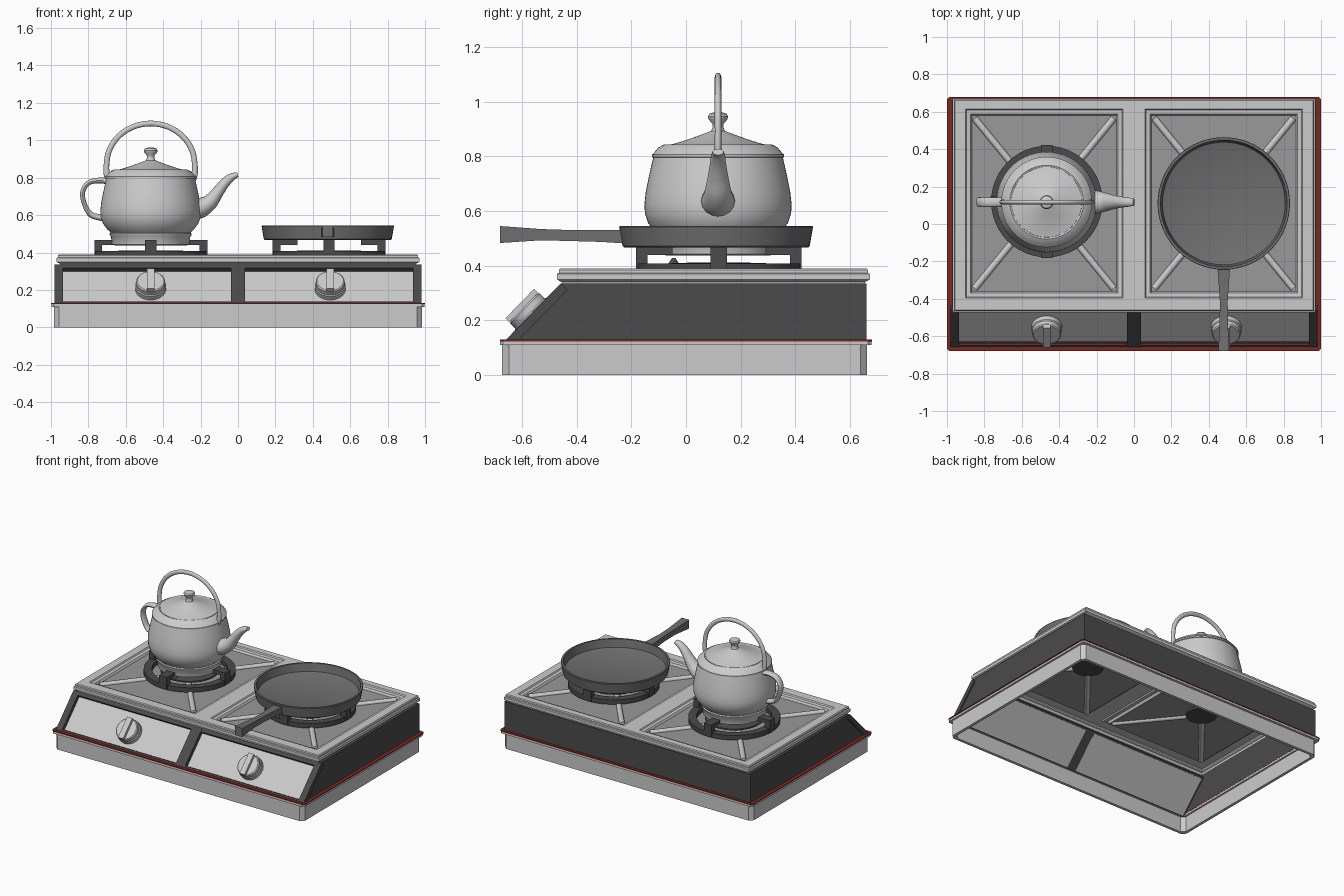
import bpy, bmesh
from math import sin, cos, pi, radians, atan2
from mathutils import Vector, Matrix

if "Cube" in bpy.data.objects:
    bpy.data.objects.remove(bpy.data.objects["Cube"])


def material(name, rgb):
    m = bpy.data.materials.new(name)
    m.diffuse_color = (*rgb, 1)
    m.use_nodes = True
    m.node_tree.nodes["Principled BSDF"].inputs["Base Color"].default_value = m.diffuse_color
    return m


DARK = material("dark_enamel", (0.07, 0.07, 0.07))
IRON = material("pan_iron", (0.16, 0.16, 0.16))
FLOOR = material("well_grey", (0.32, 0.32, 0.32))
RED = material("red_trim", (0.2, 0.02, 0.015))


def finish(name, bm, mat=None, M=None, weld=False):
    if weld:
        bmesh.ops.remove_doubles(bm, verts=bm.verts, dist=1e-5)
    bmesh.ops.recalc_face_normals(bm, faces=bm.faces)
    me = bpy.data.meshes.new(name)
    bm.to_mesh(me)
    bm.free()
    ob = bpy.data.objects.new(name, me)
    bpy.context.collection.objects.link(ob)
    me.shade_smooth()
    me.set_sharp_from_angle(angle=radians(35))
    if mat:
        me.materials.append(mat)
    if M:
        ob.matrix_world = M
    return ob


def bridge(bm, rings, closed=False, caps=False):
    rs = [[bm.verts.new(p) for p in r] for r in rings]
    for a, b in zip(rs, rs[1:] + rs[:1] if closed else rs[1:]):
        n = len(a)
        for i in range(n):
            bm.faces.new((a[i], a[(i + 1) % n], b[(i + 1) % n], b[i]))
    if caps:
        bm.faces.new(rs[0])
        bm.faces.new(rs[-1])


def rect(x0, x1, y0, y1, z, c=0):
    if not c:
        return [(x0, y0, z), (x1, y0, z), (x1, y1, z), (x0, y1, z)]
    return [(x0 + c, y0, z), (x1 - c, y0, z), (x1, y0 + c, z), (x1, y1 - c, z),
            (x1 - c, y1, z), (x0 + c, y1, z), (x0, y1 - c, z), (x0, y0 + c, z)]


def box(name, x, y, z, mat=None, M=None):
    bm = bmesh.new()
    bridge(bm, [rect(*x, *y, z[0]), rect(*x, *y, z[1])], caps=True)
    return finish(name, bm, mat, M)


def lathe(name, prof, M, mat=None, segs=48, closed=False, caps=True):
    bm = bmesh.new()
    bridge(bm, [[(r * cos(2 * pi * i / segs), r * sin(2 * pi * i / segs), z) for i in range(segs)]
                for r, z in prof], closed, caps and not closed)
    return finish(name, bm, mat, M)


def tube(name, pts, mat=None, M=None, sub=8, segs=16):
    # smooth sweep in the xz plane; each point is x, z, in-plane radius, y radius
    P = [Vector(p) for p in pts]
    P = [2 * P[0] - P[1]] + P + [2 * P[-1] - P[-2]]
    path = []
    for i in range(1, len(P) - 2):
        a, b, c, d = P[i - 1:i + 3]
        for k in range(sub):
            t = k / sub
            path.append(0.5 * (2 * b + (c - a) * t + (2 * a - 5 * b + 4 * c - d) * t**2 + (3 * b - a - 3 * c + d) * t**3))
    path.append(P[-2])
    rings = []
    for i, p in enumerate(path):
        q = path[min(i + 1, len(path) - 1)] - path[max(i - 1, 0)]
        a = atan2(q[1], q[0])
        rings.append([(p[0] - sin(a) * p[2] * cos(t), p[3] * sin(t), p[1] + cos(a) * p[2] * cos(t))
                      for t in (2 * pi * k / segs for k in range(segs))])
    bm = bmesh.new()
    bridge(bm, rings, caps=True)
    return finish(name, bm, mat, M)


def at(x, y, z=0):
    return Matrix.Translation((x, y, z))


# base skirt, lip and red trim: hollow rectangular rings
def frame(name, hx, y0, y1, z0, z1, t, c, mat=None):
    bm = bmesh.new()
    i = (-hx + t, hx - t, y0 + t, y1 - t)
    o = (-hx, hx, y0, y1)
    bridge(bm, [rect(*o, z0, c), rect(*o, z1, c), rect(*i, z1, c), rect(*i, z0, c)], closed=True)
    return finish(name, bm, mat)


frame("base_skirt", 0.983, -0.672, 0.662, 0, 0.112, 0.02, 0.025)
frame("base_lip", 0.996, -0.68, 0.678, 0.11, 0.124, 0.045, 0.012)
frame("red_trim", 1.0, -0.68, 0.68, 0.124, 0.131, 0.05, 0.012, RED)

# body walls
for s, side in ((-1, "left"), (1, "right")):
    prof = [(-0.655, 0.127), (-0.455, 0.335), (0.66, 0.335), (0.66, 0.127)]
    bm = bmesh.new()
    bridge(bm, [[(s * x, y, z) for y, z in prof] for x in (0.95, 0.972)], caps=True)
    finish(side + "_wall", bm, DARK)
box("back_wall", (-0.97, 0.97), (0.64, 0.66), (0.127, 0.335), DARK)

# sloping control front, built in its own tilted frame
SLOPE = at(0, -0.655, 0.127) @ Matrix.Rotation(radians(45.8), 4, 'X')
box("front_bottom_bar", (-0.975, 0.975), (0, 0.014), (-0.03, 0.003), DARK, SLOPE)
box("front_top_bar", (-0.972, 0.972), (0.262, 0.288), (-0.03, 0.003), DARK, SLOPE)
for n, x in (("left", (-0.98, -0.935)), ("middle", (-0.037, 0.037)), ("right", (0.935, 0.98))):
    box(n + "_front_bar", x, (0, 0.288), (-0.03, 0.004), DARK, SLOPE)
for n, x, kx in (("left", -0.486, -0.467), ("right", 0.486, 0.493)):
    box(n + "_control_panel", (x - 0.452, x + 0.452), (0.005, 0.275), (-0.032, -0.022), None, SLOPE)
    K = SLOPE @ at(kx, 0.13)
    lathe(n + "_knob", [(0.082, -0.025), (0.082, 0.005), (0.077, 0.01), (0.077, 0.034), (0.071, 0.04)], K, segs=32)
    box(n + "_knob_grip", (-0.02, 0.02), (-0.075, 0.075), (0.03, 0.06), None, K)

# deck with stepped edge and two sunken wells
bm = bmesh.new()
o = (-0.958, 0.958, -0.46, 0.66)


def grown(r, d, z):
    return rect(r[0] - d, r[1] + d, r[2] - d, r[3] + d, z)


bridge(bm, [grown(o, d, z) for d, z in ((-0.006, 0.32), (-0.006, 0.34), (0.012, 0.35), (0.012, 0.37), (0.005, 0.374),
                                        (0.005, 0.384), (0, 0.39))])
xs, ys = (-0.958, -0.9, -0.06, 0.06, 0.9, 0.958), (-0.46, -0.395, 0.615, 0.66)
for i in range(5):
    for j in range(3):
        if not (j == 1 and i in (1, 3)):
            bm.faces.new([bm.verts.new(p) for p in rect(xs[i], xs[i + 1], ys[j], ys[j + 1], 0.39)])
for s in (-0.48, 0.48):
    w = (s - 0.42, s + 0.42, -0.395, 0.615)
    bridge(bm, [grown(w, d, z) for d, z in ((0, 0.39), (-0.005, 0.382), (-0.026, 0.378), (-0.034, 0.364))])
finish("deck", bm, weld=True)

for n, wx, cx in (("left", -0.48, -0.466), ("right", 0.48, 0.487)):
    # well floor and diagonal ribs
    box(n + "_well_floor", (wx - 0.387, wx + 0.387), (-0.362, 0.582), (0.36, 0.364), FLOOR)
    for i, (sx, sy) in enumerate(((-1, -1), (1, -1), (1, 1), (-1, 1))):
        d = Vector((sx * 0.372, sy * 0.455, 0))
        R = at(wx, 0.11, 0.364) @ d.to_track_quat('Z', 'Y').to_matrix().to_4x4()
        lathe(f"{n}_rib_{i + 1}", [(0.018, 0.05), (0.018, d.length)], R, segs=12)
    # burner
    C = at(cx, 0.12)
    lathe(n + "_burner", [(0.1, 0.345), (0.1, 0.39), (0.19, 0.394), (0.19, 0.404), (0.17, 0.41), (0.05, 0.412)], C, DARK)
    lathe(n + "_igniter", [(0.025, 0.40), (0.006, 0.428)], C @ at(0, -0.165), DARK, segs=12)
    # pan support: ring with four hooked posts
    lathe(n + "_support_ring", [(0.245, 0.375), (0.298, 0.375), (0.298, 0.408), (0.245, 0.408)], C, DARK, closed=True)
    for k in range(4):
        A = C @ Matrix.Rotation(k * pi / 2, 4, 'Z')
        box(f"{n}_support_post_{k + 1}", (0.26, 0.302), (-0.03, 0.03), (0.38, 0.466), DARK, A)
        box(f"{n}_support_arm_{k + 1}", (0.17, 0.27), (-0.03, 0.03), (0.44, 0.466), DARK, A)

# kettle
KET = at(-0.467, 0.117)
lathe("kettle_body", [(0.19, 0.438), (0.207, 0.442), (0.212, 0.485), (0.218, 0.492), (0.22, 0.502), (0.214, 0.508),
                      (0.232, 0.524), (0.255, 0.555), (0.267, 0.59), (0.269, 0.625), (0.264, 0.67), (0.254, 0.72),
                      (0.243, 0.77), (0.237, 0.795), (0.242, 0.797), (0.242, 0.806), (0.234, 0.813), (0.218, 0.832),
                      (0.197, 0.843), (0.188, 0.838)], KET, segs=56)
lathe("kettle_lid", [(0.192, 0.832), (0.188, 0.84), (0.16, 0.846), (0.12, 0.858), (0.08, 0.872), (0.045, 0.885),
                     (0.025, 0.893), (0.019, 0.908), (0.021, 0.92), (0.034, 0.934), (0.037, 0.945), (0.032, 0.955),
                     (0.015, 0.961)], KET)
tube("kettle_spout", [(0.20, 0.628, 0.055, 0.058), (0.26, 0.637, 0.055, 0.062), (0.315, 0.668, 0.043, 0.05),
                      (0.358, 0.722, 0.032, 0.038), (0.395, 0.77, 0.027, 0.03), (0.432, 0.803, 0.021, 0.025),
                      (0.466, 0.816, 0.012, 0.02)], None, KET)
arch = [(0.236 * cos(a), 0.87 + 0.22 * sin(a), 0.015, 0.012) for a in (pi * (1 - i / 10) for i in range(11))]
tube("kettle_bail", [(-0.222, 0.79, 0.022, 0.016), (-0.235, 0.825, 0.017, 0.013)] + arch +
     [(0.235, 0.825, 0.017, 0.013), (0.222, 0.79, 0.022, 0.016)], None, KET, sub=5)
tube("kettle_side_handle", [(-0.21, 0.78, 0.018, 0.026), (-0.28, 0.785, 0.015, 0.026), (-0.335, 0.77, 0.013, 0.026),
                            (-0.364, 0.72, 0.013, 0.026), (-0.352, 0.655, 0.013, 0.026), (-0.318, 0.602, 0.015, 0.024),
                            (-0.25, 0.583, 0.018, 0.022)], None, KET)

# frying pan
PAN = at(0.48, 0.11)
lathe("pan", [(0.335, 0.466), (0.342, 0.472), (0.354, 0.541), (0.352, 0.545), (0.339, 0.545), (0.328, 0.49), (0.32, 0.486)],
      PAN, IRON, segs=64)
bm = bmesh.new()
bridge(bm, [[(-w, y, z0), (w, y, z0), (w, y, z1), (-w, y, z1)] for y, w, z0, z1 in (
    (-0.34, 0.034, 0.482, 0.53), (-0.42, 0.028, 0.487, 0.53), (-0.52, 0.021, 0.49, 0.53),
    (-0.64, 0.022, 0.493, 0.534), (-0.79, 0.029, 0.483, 0.545))], caps=True)
finish("pan_handle", bm, IRON, PAN)
